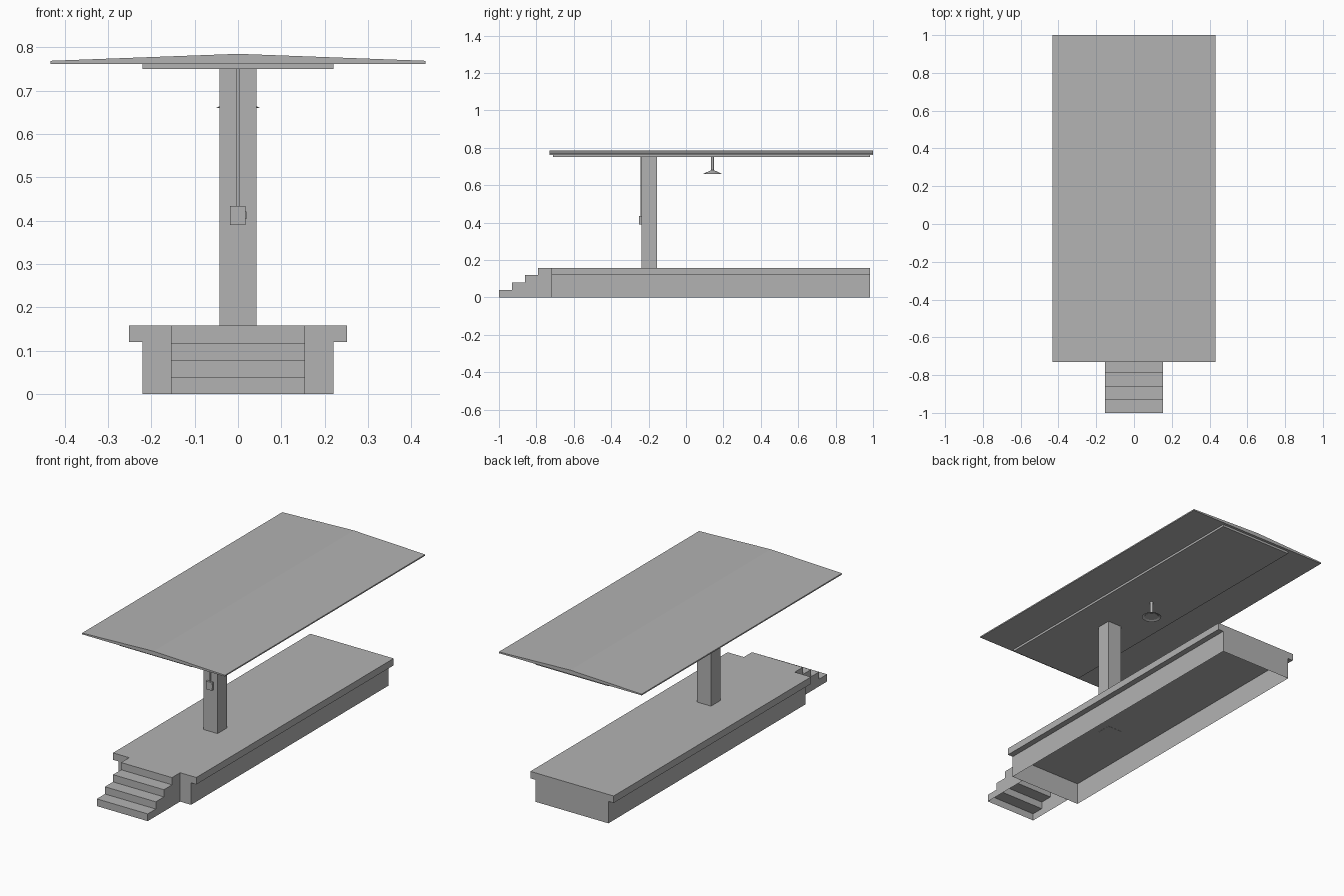
import bpy
import bmesh
from mathutils import Matrix

cube = bpy.data.objects.get("Cube")
if cube:
    bpy.data.objects.remove(cube, do_unlink=True)

grey = bpy.data.materials.new("plain_grey")
grey.use_nodes = True
grey.diffuse_color = (0.45, 0.45, 0.45, 1)
grey.node_tree.nodes["Principled BSDF"].inputs["Base Color"].default_value = (0.45, 0.45, 0.45, 1)


def finish(name, bm):
    mesh = bpy.data.meshes.new(name)
    bm.to_mesh(mesh)
    bm.free()
    mesh.materials.append(grey)
    obj = bpy.data.objects.new(name, mesh)
    bpy.context.collection.objects.link(obj)
    return obj


def box(name, x, y, z, open_sides=()):
    """Box from (min, max) ranges; open_sides lists (axis, sign) faces to leave out."""
    bm = bmesh.new()
    bmesh.ops.create_cube(bm, size=1)
    bm.normal_update()
    drop = [f for f in bm.faces for axis, sign in open_sides if f.normal[axis] * sign > 0.9]
    bmesh.ops.delete(bm, geom=drop, context='FACES')
    for v in bm.verts:
        v.co = [r[0] + (c + 0.5) * (r[1] - r[0]) for c, r in zip(v.co, (x, y, z))]
    return finish(name, bm)


def prism(name, points, axis, start, end, skip=()):
    """Extrude a closed profile along x or y; skip lists profile edges left open."""
    bm = bmesh.new()

    def ring(d):
        return [bm.verts.new((d, a, b) if axis == 'x' else (a, d, b)) for a, b in points]

    r0, r1 = ring(start), ring(end)
    n = len(points)
    bm.faces.new(r0)
    bm.faces.new(r1)
    for i in range(n):
        if i not in skip:
            j = (i + 1) % n
            bm.faces.new((r0[i], r0[j], r1[j], r1[i]))
    bmesh.ops.recalc_face_normals(bm, faces=bm.faces[:])
    return finish(name, bm)


def cone(name, r_bottom, r_top, z0, z1, y, sides, caps):
    bm = bmesh.new()
    bmesh.ops.create_cone(bm, cap_ends=caps, segments=sides, radius1=r_bottom,
                          radius2=r_top, depth=z1 - z0,
                          matrix=Matrix.Translation((0, y, (z0 + z1) / 2)))
    return finish(name, bm)


# Platform: hollow base under an overhanging slab
front, back = -0.72, 0.985
box("platform_base", (-0.22, 0.22), (front, back), (0, 0.12), [(2, -1), (2, 1)])
box("platform_slab", (-0.252, 0.252), (front, back), (0.12, 0.158))

# Steps: stepped shell, open below and at the back
rise, tread = 0.0395, 0.07
profile = []
for i in range(4):
    profile += [(-1 + i * tread, i * rise), (-1 + i * tread, (i + 1) * rise)]
profile += [(front, 4 * rise), (front, 0)]
prism("steps", profile, 'x', -0.154, 0.154, skip=(8, 9))

# Roof post
box("post", (-0.043, 0.043), (-0.238, -0.155), (0.119, 0.752))

# Low gabled roof and its ceiling panel
prism("roof", [(-0.432, 0.762), (0.432, 0.762), (0.432, 0.769), (0, 0.785), (-0.432, 0.769)],
      'y', -0.73, 1.0)
box("ceiling_panel", (-0.22, 0.22), (-0.712, back), (0.75, 0.762))

# Hanging lamp
cone("lamp_stem", 0.007, 0.007, 0.676, 0.752, 0.142, 12, True)
cone("lamp_shade", 0.051, 0.008, 0.66, 0.68, 0.142, 24, False)
cone("lamp_disc", 0.036, 0.036, 0.663, 0.665, 0.142, 24, True)

# Switch box with lever and conduit on the post
box("switch_box", (-0.018, 0.017), (-0.251, -0.237), (0.39, 0.434))
box("switch_lever", (0.017, 0.02), (-0.247, -0.241), (0.404, 0.421))
box("conduit", (-0.003, 0.003), (-0.244, -0.237), (0.43, 0.752))
